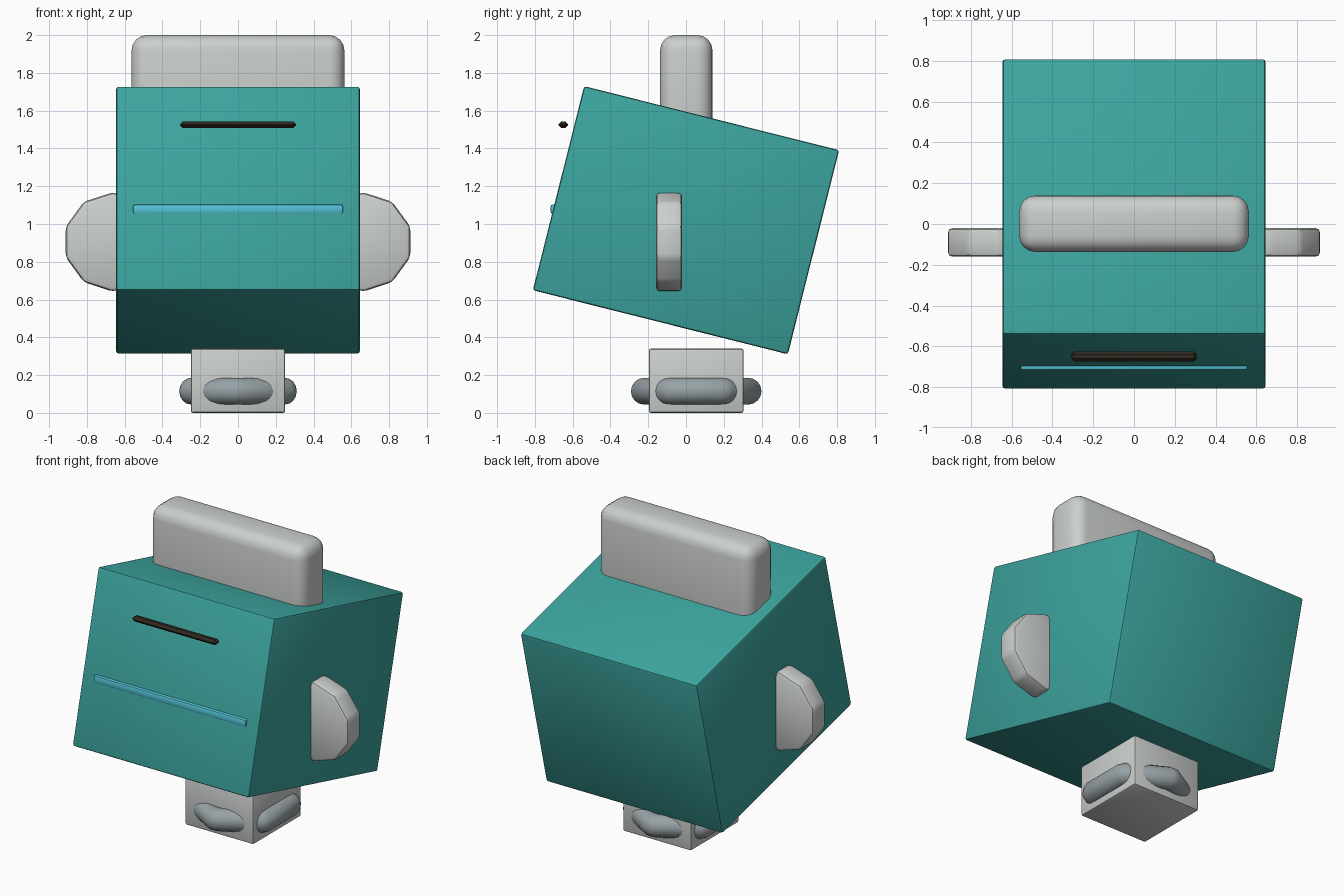
import bpy, bmesh, math
from mathutils import Vector

if "Cube" in bpy.data.objects:
    bpy.data.objects.remove(bpy.data.objects["Cube"])


def material(name, rgb):
    m = bpy.data.materials.new(name)
    m.diffuse_color = (*rgb, 1)
    m.use_nodes = True
    m.node_tree.nodes["Principled BSDF"].inputs["Base Color"].default_value = m.diffuse_color
    return m


teal = material("teal", (0.045, 0.37, 0.34))
pale = material("pale grey", (0.60, 0.63, 0.61))
steel = material("steel grey", (0.31, 0.36, 0.38))
blue = material("light blue", (0.09, 0.56, 0.70))
dark = material("dark brown", (0.03, 0.022, 0.015))


def finish(name, bm, mat, loc=(0, 0, 0), tilt=0, bevel=0, segments=1):
    bmesh.ops.recalc_face_normals(bm, faces=bm.faces)
    if bevel:
        bmesh.ops.bevel(bm, geom=list(bm.edges), offset=bevel, segments=segments,
                        profile=0.5, affect='EDGES')
    me = bpy.data.meshes.new(name)
    bm.to_mesh(me)
    bm.free()
    me.materials.append(mat)
    ob = bpy.data.objects.new(name, me)
    bpy.context.collection.objects.link(ob)
    ob.location = loc
    ob.rotation_euler.x = tilt
    bpy.context.view_layer.objects.active = ob
    bpy.ops.object.select_all(action='DESELECT')
    ob.select_set(True)
    bpy.ops.object.shade_smooth_by_angle(angle=math.radians(35))
    return ob


def box(name, lo, hi, mat, tilt=0, bevel=0, segments=1):
    lo, hi = Vector(lo), Vector(hi)
    bm = bmesh.new()
    bmesh.ops.create_cube(bm, size=1)
    bmesh.ops.scale(bm, vec=hi - lo, verts=bm.verts)
    return finish(name, bm, mat, (lo + hi) / 2, tilt, bevel, segments)


# Tilted main body
box("body", (-0.645, -0.696, 1.02 - 0.557), (0.645, 0.696, 1.02 + 0.557), teal,
    tilt=math.radians(-14.1), bevel=0.014, segments=2)

# Rounded crest on top, sunk into the body
box("top_crest", (-0.563, -0.137, 1.36), (0.563, 0.14, 2.0), pale, bevel=0.08, segments=4)

# Ten-sided side discs, half sunk into the body
for side, label in ((1, "right"), (-1, "left")):
    bm = bmesh.new()
    rings = []
    for y in (-0.07, 0.07):
        rings.append([bm.verts.new((0.263 * math.cos(a), y, 0.263 * math.sin(a)))
                      for a in (math.radians(18 + 36 * i) for i in range(10))])
    for i in range(10):
        j = (i + 1) % 10
        bm.faces.new((rings[0][i], rings[0][j], rings[1][j], rings[1][i]))
    bm.faces.new(rings[0])
    bm.faces.new(rings[1])
    finish(label + "_side_disc", bm, pale, (0.662 * side, -0.09, 0.905),
           bevel=0.022, segments=2)

# Base block
box("base_block", (-0.25, -0.197, 0), (0.25, 0.305, 0.34), pale, bevel=0.012, segments=2)

# Six-sided ring with clipped corners, bulging through the base block
bm = bmesh.new()
outer, r, n = 0.3465, 0.071, 16
sections = []
for k in range(6):
    for d in (-3.9, 3.9):
        a = math.radians(90 + 60 * k + d)
        sections.append([bm.verts.new((
            (outer - r + r * math.cos(t)) * math.cos(a),
            (outer - r + r * math.cos(t)) * math.sin(a),
            r * math.sin(t))) for t in (2 * math.pi * i / n for i in range(n))])
for s, sec in enumerate(sections):
    nxt = sections[(s + 1) % len(sections)]
    for i in range(n):
        j = (i + 1) % n
        bm.faces.new((sec[i], nxt[i], nxt[j], sec[j]))
finish("base_ring", bm, steel, (0, 0.054, 0.115))

# Front bars: floating dark bar and light strip set into the face
box("dark_bar", (-0.308, -0.675, 1.508), (0.308, -0.624, 1.542), dark, bevel=0.015)
box("light_strip", (-0.557, -0.717, 1.053), (0.557, -0.667, 1.103), blue,
    bevel=0.012, segments=2)
